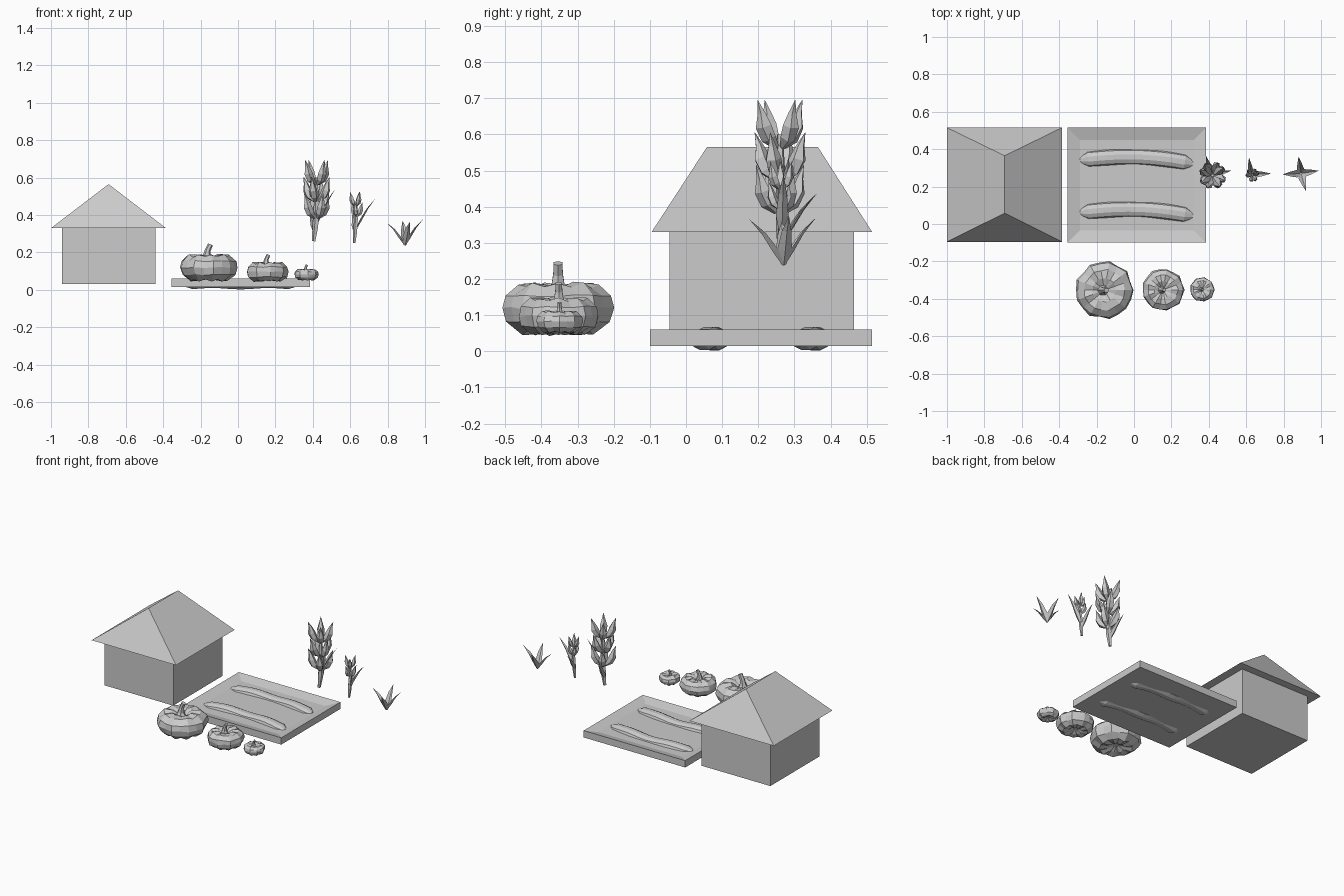
import bpy, bmesh, math, random
from mathutils import Vector

random.seed(4)
if "Cube" in bpy.data.objects:
    bpy.data.objects.remove(bpy.data.objects["Cube"])

grey = bpy.data.materials.new("plain grey")
grey.use_nodes = True
COLOUR = (0.6, 0.6, 0.6, 1)
grey.diffuse_color = COLOUR
grey.node_tree.nodes["Principled BSDF"].inputs["Base Color"].default_value = COLOUR


def finish(bm, name, closed=True):
    if closed:
        bmesh.ops.recalc_face_normals(bm, faces=bm.faces)
    mesh = bpy.data.meshes.new(name)
    bm.to_mesh(mesh)
    bm.free()
    mesh.materials.append(grey)
    obj = bpy.data.objects.new(name, mesh)
    bpy.context.collection.objects.link(obj)
    return obj


def skin(bm, rings):
    """Bridge a list of equal rings of points and cap both ends."""
    loops = [[bm.verts.new(p) for p in ring] for ring in rings]
    n = len(loops[0])
    for a, b in zip(loops, loops[1:]):
        for i in range(n):
            j = (i + 1) % n
            bm.faces.new((a[i], a[j], b[j], b[i]))
    bm.faces.new(loops[0][::-1])
    bm.faces.new(loops[-1])


def rect(x0, x1, y0, y1, z):
    return [(x0, y0, z), (x1, y0, z), (x1, y1, z), (x0, y1, z)]


def tube(bm, path, radii, sides, flat=1.0, up=Vector((0, 0.1, 1))):
    """Sweep a polygon along a path, with a radius at each point."""
    path = [Vector(p) for p in path]
    rings = []
    for k, p in enumerate(path):
        d = (path[min(k + 1, len(path) - 1)] - path[max(k - 1, 0)]).normalized()
        u = d.cross(up).normalized()
        v = u.cross(d)
        rings.append([p + radii[k] * (math.cos(a) * u + flat * math.sin(a) * v)
                      for a in (math.tau * i / sides for i in range(sides))])
    skin(bm, rings)


# House body
bm = bmesh.new()
skin(bm, [rect(-0.94, -0.44, -0.045, 0.465, z) for z in (0.03, 0.33)])
finish(bm, "house_walls")

# Hipped roof with a ridge running front to back
bm = bmesh.new()
eave = [bm.verts.new(p) for p in rect(-1, -0.385, -0.095, 0.515, 0.33)]
front, back = [bm.verts.new((-0.692, y, 0.565)) for y in (0.058, 0.365)]
for face in ((eave[0], eave[1], front), (eave[1], eave[2], back, front),
             (eave[2], eave[3], back), (eave[3], eave[0], front, back), eave[::-1]):
    bm.faces.new(face)
finish(bm, "house_roof")

# Garden bed with a shallow sunken middle
bm = bmesh.new()
skin(bm, [rect(-0.355, 0.385, -0.1, 0.515, 0.015),
          rect(-0.355, 0.385, -0.1, 0.515, 0.06),
          rect(-0.29, 0.32, -0.035, 0.45, 0.042)])
finish(bm, "garden_bed")

# Two wavy soil ridges
for name, y in (("front_soil_ridge", 0.07), ("back_soil_ridge", 0.35)):
    bm = bmesh.new()
    path, radii = [], []
    for i in range(15):
        t = i / 14
        x = -0.287 + 0.6 * t
        sway = 0.017 * math.sin(math.pi * t * 1.15) - 0.012 * t ** 6 - 0.008
        path.append((x, y + sway, 0.035 + 0.004 * math.cos(t * math.tau * 2 + math.pi)))
        radii.append(0.043 * min(1, 0.45 + 2.2 * math.sqrt(min(t, 1 - t))))
    tube(bm, path, radii, 10, 0.7, Vector((0, 0, 1)))
    finish(bm, name)


# Ribbed pumpkins with bent stalks
PROFILE = ((0.12, -0.65), (0.35, -0.92), (0.65, -0.97), (0.92, -0.5), (1, 0.02),
           (0.95, 0.5), (0.72, 0.95), (0.42, 0.98), (0.12, 0.6))


def pumpkin(name, x, y, bottom, size):
    bm = bmesh.new()
    ribs, rings = 9, []
    for rho, h in PROFILE:
        ring = []
        for i in range(ribs * 2):
            a = math.tau * i / (ribs * 2)
            groove = i % 2
            r = size * rho * (0.95 if groove else 1) * random.uniform(0.97, 1.03)
            z = h * (0.86 if groove and abs(h) > 0.8 else 1) + random.uniform(-0.05, 0.05)
            ring.append((x + r * math.cos(a), y + r * math.sin(a),
                         bottom + size * 0.47 * (1 + z)))
        rings.append(ring)
    skin(bm, rings)
    stalk = ((-0.06, 0, 0.66), (-0.06, 0, 0.86), (-0.02, 0, 1.08), (0.07, 0, 1.28))
    tube(bm, [(x + size * a, y + size * b, bottom + size * c) for a, b, c in stalk],
         [size * r for r in (0.26, 0.14, 0.1, 0.09)], 6, up=Vector((0, 1, 0)))
    finish(bm, name)


pumpkin("large_pumpkin", -0.158, -0.354, 0.045, 0.155)
pumpkin("medium_pumpkin", 0.155, -0.352, 0.042, 0.114)
pumpkin("small_pumpkin", 0.364, -0.35, 0.05, 0.066)


# Grain plants
def leaf(bm, root, tip, width):
    root, tip = Vector(root), Vector(tip)
    side = (tip - root).cross(Vector((0, 0, 1))).normalized()
    fold = side.cross(tip - root).normalized()
    rows = []
    for t, w in ((0, 0.35), (0.3, 1), (0.65, 0.65)):
        c = root.lerp(tip, t) + fold * width * 0.3 * math.sin(math.pi * t)
        edge = side * width * w / 2
        rows.append([bm.verts.new(p) for p in
                     (c - edge, c - fold * width * w * 0.3, c + edge)])
    for a, b in zip(rows, rows[1:]):
        for i in (0, 1):
            bm.faces.new((a[i], a[i + 1], b[i + 1], b[i]))
    point = bm.verts.new(tip)
    for i in (0, 1):
        bm.faces.new((rows[-1][i], rows[-1][i + 1], point))


def kernels(bm, x, y, z, count, turn, length, spread):
    """A whorl of pointed grains leaning out from the stem."""
    for i in range(count):
        a = turn + math.tau * i / count
        out = Vector((math.cos(a), math.sin(a), 0))
        path = [Vector((x, y, z + length * h)) + out * spread * r
                for h, r in ((0, 0.15), (0.2, 0.5), (0.45, 0.72), (0.72, 0.82), (1, 1))]
        tube(bm, path, [length * r for r in (0.06, 0.17, 0.18, 0.09, 0.004)], 5)


def stem(bm, points, radius):
    tube(bm, points, [radius * r for r in (0.6, 1, 0.9, 0.5)], 5, up=Vector((0, 1, 0)))


# Tall ripe plant
bm = bmesh.new()
stem(bm, ((0.405, 0.265, 0.26), (0.415, 0.265, 0.34), (0.42, 0.263, 0.44),
          (0.42, 0.26, 0.6)), 0.017)
for z, turn in ((0.385, 0.5), (0.475, 1.2), (0.565, 0.6)):
    kernels(bm, 0.42, 0.26, z, 4, turn, 0.13, 0.075)
leaf(bm, (0.415, 0.265, 0.34), (0.52, 0.285, 0.54), 0.035)
leaf(bm, (0.41, 0.265, 0.3), (0.385, 0.365, 0.44), 0.035)
finish(bm, "tall_grain_plant", closed=False)

# Half-grown plant
bm = bmesh.new()
stem(bm, ((0.622, 0.265, 0.25), (0.627, 0.265, 0.31), (0.632, 0.265, 0.38),
          (0.635, 0.262, 0.46)), 0.012)
for z, turn in ((0.395, 0.3), (0.45, 1.1)):
    kernels(bm, 0.633, 0.262, z, 3, turn, 0.075, 0.035)
leaf(bm, (0.627, 0.265, 0.32), (0.735, 0.27, 0.49), 0.035)
leaf(bm, (0.625, 0.265, 0.3), (0.615, 0.355, 0.43), 0.03)
finish(bm, "half_grown_grain_plant", closed=False)

# Seedling of four leaves
bm = bmesh.new()
for tip in ((0.795, 0.265, 0.36), (0.988, 0.285, 0.375), (0.88, 0.36, 0.37),
            (0.92, 0.175, 0.365)):
    leaf(bm, (0.893, 0.27, 0.24), tip, 0.04)
finish(bm, "grain_seedling", closed=False)
